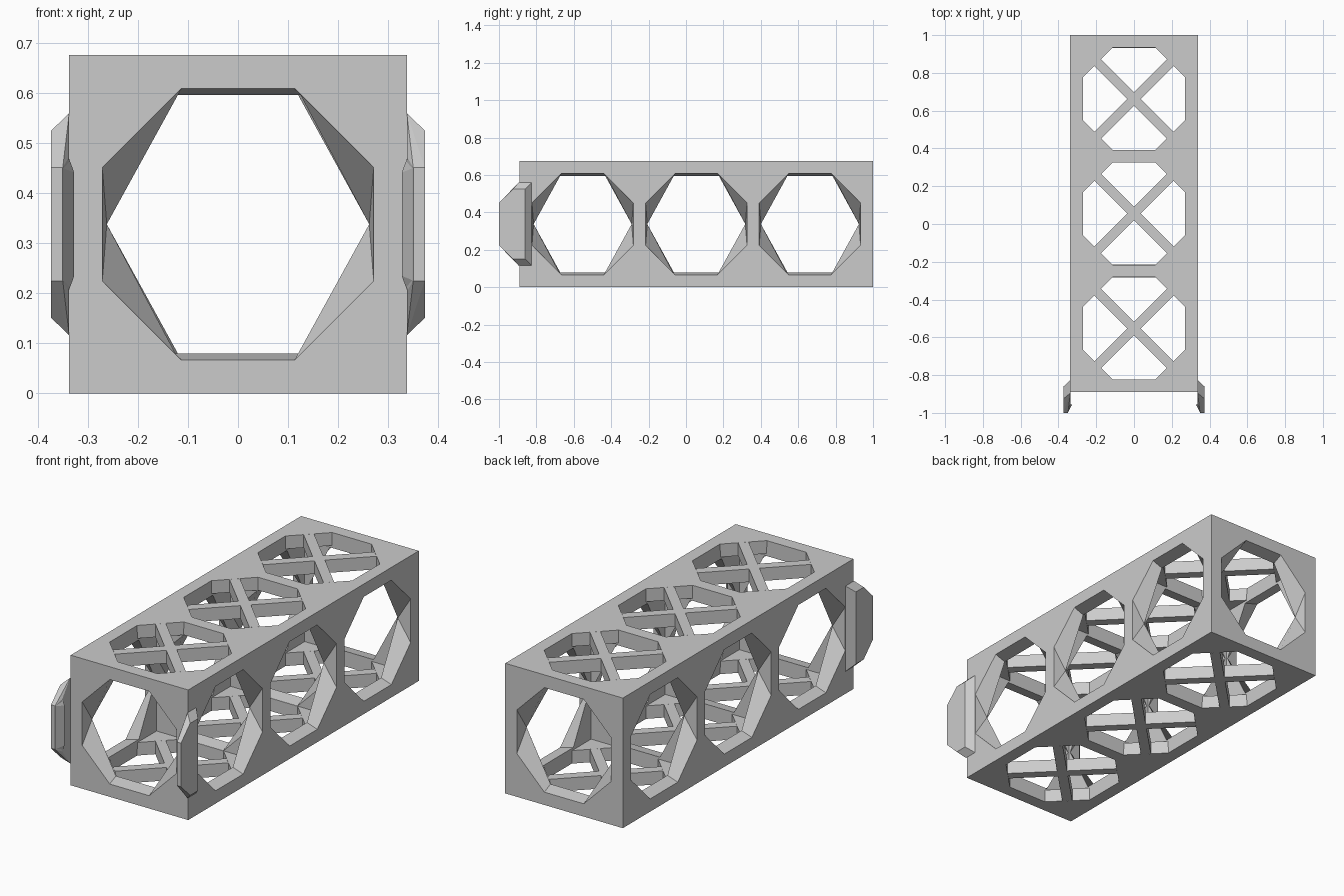
import bpy, bmesh, math
from mathutils import Vector, Matrix

cube = bpy.data.objects.get("Cube")
if cube:
    bpy.data.objects.remove(cube, do_unlink=True)

HALF = 0.3375            # half width of one cell
T = 0.0675               # wall thickness
PITCH = 2 * HALF - T     # neighbouring cells share a wall
MID = PITCH / 2
Y_FRONT = -0.89
CENTRES = [Y_FRONT + HALF + i * PITCH for i in range(3)]
Y_BACK = CENTRES[-1] + HALF
X, Y, Z = Vector((1, 0, 0)), Vector((0, 1, 0)), Vector((0, 0, 1))

# Hole outlines, counter-clockwise from the +u side
OPEN, SIDE = 0.271, 0.113
OCTAGON = [(OPEN, -SIDE), (OPEN, SIDE), (SIDE, OPEN), (-SIDE, OPEN),
           (-OPEN, SIDE), (-OPEN, -SIDE), (-SIDE, -OPEN), (SIDE, -OPEN)]
HEXAGON = [(0.262, 0), (0.262, 0), (0.125, 0.258), (-0.125, 0.258),
           (-0.262, 0), (-0.262, 0), (-0.125, -0.258), (0.125, -0.258)]

grey = bpy.data.materials.new("plain_grey")
grey.use_nodes = True
grey.diffuse_color = (0.6, 0.6, 0.6, 1)
grey.node_tree.nodes["Principled BSDF"].inputs["Base Color"].default_value = (0.6, 0.6, 0.6, 1)


def finish(name, bm):
    bmesh.ops.remove_doubles(bm, verts=bm.verts, dist=0.0001)
    mesh = bpy.data.meshes.new(name)
    bm.to_mesh(mesh)
    bm.free()
    mesh.materials.append(grey)
    obj = bpy.data.objects.new(name, mesh)
    bpy.context.collection.objects.link(obj)
    return obj


def add_panel(bm, origin, u, v, w, inner, u0=-HALF, u1=HALF, v1=HALF):
    """Wall with a hole going from an octagon outside to another outline at depth w."""
    flip = u.cross(v).dot(w) > 0

    def ring(points, depth):
        return [bm.verts.new(origin + u * a + v * b + w * depth) for a, b in points]

    def face(*verts):
        bm.faces.new(verts[::-1] if flip else verts)

    outer_hole, inner_hole = ring(OCTAGON, 0), ring(inner, T)
    outer_rim = ring([(u1, v1), (u0, v1), (u0, -v1), (u1, -v1)], 0)
    inner_rim = ring([(MID, MID), (-MID, MID), (-MID, -MID), (MID, -MID)], T)
    for k in range(4):
        a, b, c = 2 * k, 2 * k + 1, (2 * k + 2) % 8
        face(outer_rim[k - 1], outer_rim[k], outer_hole[b], outer_hole[a])
        face(outer_rim[k], outer_hole[c], outer_hole[b])
        face(inner_hole[a], inner_hole[b], inner_rim[k], inner_rim[k - 1])
        face(inner_hole[b], inner_hole[c], inner_rim[k])
    for k in range(8):
        n = (k + 1) % 8
        face(outer_hole[k], outer_hole[n], inner_hole[n], inner_hole[k])


# Long walls: one panel per cell
for name, origin, v, w, inner in (
        ("left_wall", Vector((HALF, 0, HALF)), Z, -X, HEXAGON),
        ("right_wall", Vector((-HALF, 0, HALF)), Z, X, HEXAGON),
        ("roof", Vector((0, 0, 2 * HALF)), X, -Z, OCTAGON),
        ("floor", Vector((0, 0, 0)), X, Z, OCTAGON)):
    bm = bmesh.new()
    for i, yc in enumerate(CENTRES):
        add_panel(bm, origin + Y * yc, Y, v, w, inner,
                  -HALF if i == 0 else -MID, HALF if i == 2 else MID)
    finish(name, bm)

# End walls and dividers
for name, y, w in (("front_wall", Y_FRONT, Y), ("back_wall", Y_BACK, -Y)):
    bm = bmesh.new()
    add_panel(bm, Vector((0, y, HALF)), X, Z, w, HEXAGON)
    finish(name, bm)
for i in (1, 2):
    bm = bmesh.new()
    add_panel(bm, Vector((0, CENTRES[i] - HALF, HALF)), X, Z, Y, HEXAGON, -MID, MID, MID)
    finish(f"divider_{i}", bm)

# Crossed struts in the roof and floor openings
ARM, W = OPEN, 0.025
for name, z in (("roof_struts", 2 * HALF - T), ("floor_struts", 0)):
    bm = bmesh.new()
    for yc in CENTRES:
        verts = []
        for k in range(4):
            turn = Matrix.Rotation(math.pi / 4 + k * math.pi / 2, 3, "Z")
            for p in ((ARM, -W, 0), (ARM, W, 0), (W, W, 0)):
                verts.append(bm.verts.new(turn @ Vector(p) + Vector((0, yc, z))))
        base = bm.faces.new(verts)
        top = bmesh.ops.extrude_face_region(bm, geom=[base])["geom"]
        bmesh.ops.translate(bm, vec=Z * T, verts=[g for g in top if isinstance(g, bmesh.types.BMVert)])
    bmesh.ops.recalc_face_normals(bm, faces=bm.faces)
    finish(name, bm)

# Front clips: chamfered plate and inward hook; points are x, y, half height
PLATE = [(0.373, -1, 0.113), (0.373, -0.925, 0.187), (0.373, -0.86, 0.187),
         (0.337, -0.895, 0.222), (0.337, -0.825, 0.222), (0.35, -1, 0.113), (0.337, -0.96, 0.135)]
HOOK = [(0.351, -1, 0.113), (0.327, -0.955, 0.103), (0.338, -0.955, 0.133), (0.351, -0.96, 0.113)]
for side, sx in (("left", 1), ("right", -1)):
    for part, points in (("clip_plate", PLATE), ("clip_hook", HOOK)):
        bm = bmesh.new()
        for x, y, h in points:
            for sz in (1, -1):
                bm.verts.new((sx * x, y, HALF + sz * h))
        bmesh.ops.convex_hull(bm, input=bm.verts)
        bmesh.ops.dissolve_limit(bm, angle_limit=0.01, verts=bm.verts, edges=bm.edges)
        bmesh.ops.recalc_face_normals(bm, faces=bm.faces)
        finish(f"{side}_{part}", bm)
